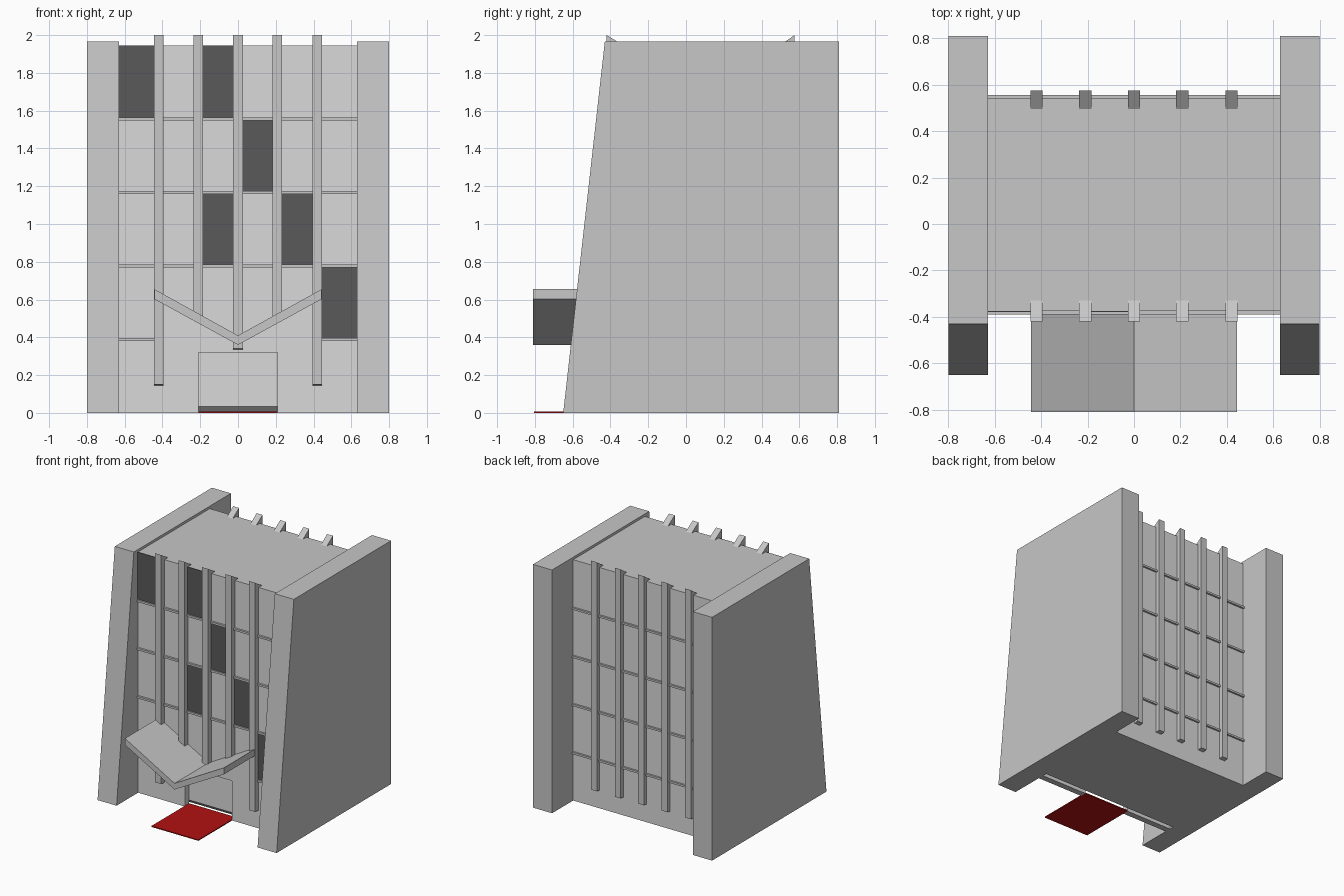
import bpy
import bmesh

cube = bpy.data.objects.get("Cube")
if cube:
    bpy.data.objects.remove(cube, do_unlink=True)


def material(name, rgb):
    m = bpy.data.materials.new(name)
    m.use_nodes = True
    color = (*rgb, 1)
    m.diffuse_color = color
    m.node_tree.nodes["Principled BSDF"].inputs["Base Color"].default_value = color
    return m


concrete = material("concrete grey", (0.57, 0.57, 0.57))
panel = material("pale panel grey", (0.70, 0.70, 0.70))
dark = material("dark glass", (0.10, 0.10, 0.10))
red = material("carpet red", (0.45, 0.006, 0.006))


def prism(name, profile, start, end, axis, mat):
    """Extrude a closed profile along x (profile is y,z) or y (profile is x,z)."""
    bm = bmesh.new()
    if axis == "x":
        points = [(start, a, b) for a, b in profile]
        offset = (end - start, 0, 0)
    else:
        points = [(a, start, b) for a, b in profile]
        offset = (0, end - start, 0)
    face = bm.faces.new([bm.verts.new(p) for p in points])
    new = bmesh.ops.extrude_face_region(bm, geom=[face])["geom"]
    moved = [v for v in new if isinstance(v, bmesh.types.BMVert)]
    bmesh.ops.translate(bm, verts=moved, vec=offset)
    bmesh.ops.recalc_face_normals(bm, faces=bm.faces)
    mesh = bpy.data.meshes.new(name)
    bm.to_mesh(mesh)
    bm.free()
    mesh.materials.append(mat)
    obj = bpy.data.objects.new(name, mesh)
    bpy.context.scene.collection.objects.link(obj)
    return obj


def box(name, x, y, z, mat):
    profile = [(y[0], z[0]), (y[1], z[0]), (y[1], z[1]), (y[0], z[1])]
    return prism(name, profile, x[0], x[1], "x", mat)


FRONT, BACK = -0.375, 0.54
INNER, OUTER, ROOF = 0.63, 0.80, 1.945
DOOR = 0.21

# Tall side walls with a leaning front edge
wall = [(-0.65, 0), (0.81, 0), (0.81, 1.965), (-0.43, 1.965)]
for side, s in (("right", -1), ("left", 1)):
    prism(side + "_wall", wall, s * INNER, s * OUTER, "x", concrete)

# Main block: rear body, plus a front layer left open around the doorway
RECESS = FRONT + 0.05
body = [(RECESS, 0.035), (RECESS + 0.035, 0), (BACK, 0), (BACK, ROOF), (RECESS, ROOF)]
block = prism("main_block", body, -INNER, INNER, "x", panel)
facade = prism("front_facade",
               [(-INNER, 0), (-DOOR, 0), (-DOOR, 0.32), (DOOR, 0.32),
                (DOOR, 0), (INNER, 0), (INNER, ROOF), (-INNER, ROOF)],
               FRONT, RECESS, "y", panel)
for obj in (block, facade):
    obj.data.materials.append(concrete)
    for f in obj.data.polygons:
        if abs(f.normal.z) > 0.5:
            f.material_index = 1

# Vertical ribs with slanted ends, front and back
rib_x = [-0.42, -0.21, 0, 0.208, 0.42]
for i, x in enumerate(rib_x):
    foot = 0.14 if abs(x) > 0.3 else 0.49 if x else 0.33
    front_rib = [(-0.42, foot + 0.01), (-0.33, foot), (-0.33, ROOF), (-0.42, 2.0)]
    back_rib = [(0.575, 0.15), (0.495, 0.14), (0.495, ROOF), (0.575, 2.0)]
    prism(f"front_rib_{i}", front_rib, x - 0.026, x + 0.026, "x", concrete)
    prism(f"back_rib_{i}", back_rib, x - 0.026, x + 0.026, "x", concrete)

# Horizontal ledges, leaving the entrance bay clear on the lowest front row
for i in range(4):
    z = 0.389 * (i + 1)
    height = (z - 0.008, z + 0.008)
    box(f"back_ledge_{i}", (-INNER, INNER), (BACK - 0.01, 0.555), height, concrete)
    spans = [(-INNER, -0.42), (0.42, INNER)] if i == 0 else [(-INNER, INNER)]
    for j, span in enumerate(spans):
        box(f"front_ledge_{i}_{j}", span, (-0.391, FRONT + 0.01), height, concrete)

# Dark windows, placed by bay and storey
edges = [-INNER] + rib_x + [INNER]
for bay, storey in ((0, 4), (2, 4), (3, 3), (2, 2), (4, 2), (5, 1)):
    x0 = edges[bay] + (0.026 if bay > 0 else 0)
    x1 = edges[bay + 1] - (0.026 if bay < 5 else 0)
    z0 = 0.389 * storey + 0.008
    z1 = ROOF if storey == 4 else z0 + 0.373
    box(f"dark_window_{bay}_{storey}", (x0, x1), (FRONT - 0.005, FRONT), (z0, z1), dark)

# Folded entrance canopy and carpet
canopy = [(0, 0.36), (0.443, 0.602), (0.443, 0.655), (0, 0.41), (-0.443, 0.655), (-0.443, 0.602)]
prism("entrance_canopy", canopy, -0.81, FRONT, "y", concrete)
box("entrance_carpet", (-DOOR, DOOR), (-0.805, RECESS), (0, 0.008), red)
